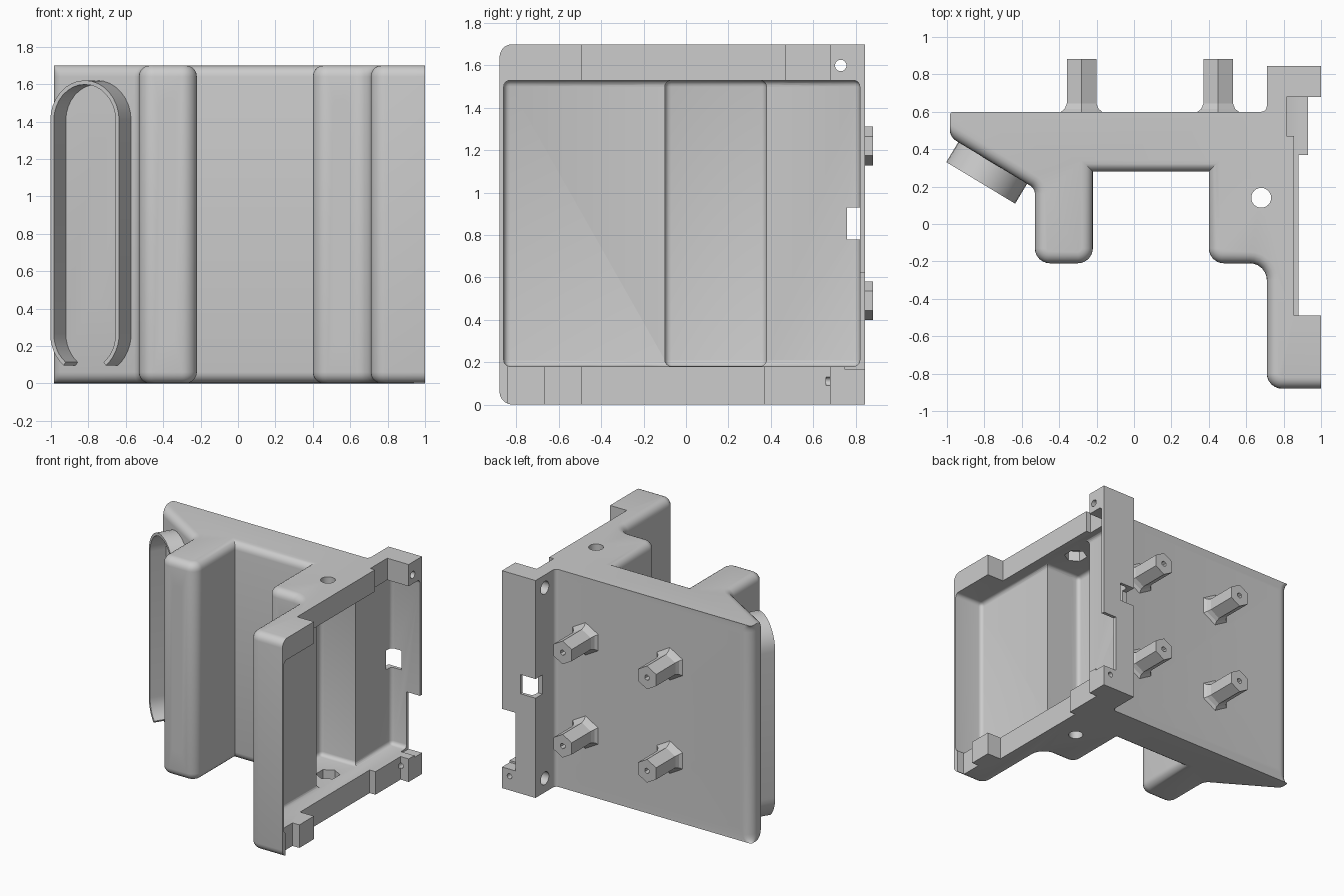
import bpy, bmesh, math
from mathutils import Vector, Matrix

cube = bpy.data.objects.get("Cube")
if cube:
    bpy.data.objects.remove(cube, do_unlink=True)

grey = bpy.data.materials.new("plain grey")
grey.use_nodes = True
grey.diffuse_color = (0.604, 0.604, 0.604, 1)
grey.node_tree.nodes["Principled BSDF"].inputs["Base Color"].default_value = (0.604, 0.604, 0.604, 1)

H = 1.7
cutters = bpy.data.collections.new("cutters")
bpy.context.scene.collection.children.link(cutters)


def finish(name, bm, collection=None):
    bmesh.ops.recalc_face_normals(bm, faces=bm.faces)
    me = bpy.data.meshes.new(name)
    bm.to_mesh(me)
    bm.free()
    me.materials.append(grey)
    ob = bpy.data.objects.new(name, me)
    (collection or bpy.context.scene.collection).objects.link(ob)
    ob.hide_render = collection is not None
    return ob


def activate(ob):
    bpy.ops.object.select_all(action='DESELECT')
    ob.select_set(True)
    bpy.context.view_layer.objects.active = ob


def smooth(ob):
    activate(ob)
    bpy.ops.object.shade_smooth_by_angle(angle=math.radians(32))


def cut_box(x, y, z, bevel=0):
    bm = bmesh.new()
    bmesh.ops.create_cube(bm, size=1)
    for v in bm.verts:
        v.co = Vector([r[0] if c < 0 else r[1] for c, r in zip(v.co, (x, y, z))])
    if bevel:
        bmesh.ops.bevel(bm, geom=bm.edges[:], offset=bevel, segments=4,
                        affect='EDGES', profile=0.5)
    finish("box_cutter", bm, cutters)


def cut_rod(a, b, r, sides=24):
    a, b = Vector(a), Vector(b)
    d = b - a
    bm = bmesh.new()
    bmesh.ops.create_cone(bm, cap_ends=True, segments=sides, radius1=r, radius2=r, depth=d.length)
    turn = d.to_track_quat('Z', 'Y').to_matrix().to_4x4()
    bm.transform(Matrix.Translation((a + b) / 2) @ turn)
    finish("rod_cutter", bm, cutters)


def loft(name, rings):
    # Skin a row of equal point rings and close both ends
    bm = bmesh.new()
    rows = [[bm.verts.new(p) for p in ring] for ring in rings]
    for a, b in zip(rows, rows[1:]):
        for i in range(len(a)):
            j = (i + 1) % len(a)
            bm.faces.new((a[i], a[j], b[j], b[i]))
    bm.faces.new(rows[0])
    bm.faces.new(rows[-1])
    return finish(name, bm)


def rounded(corners, z, steps=6):
    pts = []
    for i, (x, y, r) in enumerate(corners):
        p = Vector((x, y, z))
        if not r:
            pts.append(p)
            continue
        (px, py, _), (nx, ny, _) = corners[i - 1], corners[(i + 1) % len(corners)]
        d1 = Vector((px - x, py - y, 0)).normalized()
        d2 = Vector((nx - x, ny - y, 0)).normalized()
        half = d1.angle(d2) / 2
        c = p + (d1 + d2).normalized() * r / math.sin(half)
        a = p + d1 * r / math.tan(half) - c
        b = p + d2 * r / math.tan(half) - c
        pts += [c + a.lerp(b, k / steps).normalized() * r for k in range(steps + 1)]
    return pts


def outline(d, z):
    # Plan of the body with its front sides drawn in by d
    return rounded([
        (-0.985, 0.6, 0.075 - 0.9 * d), (-0.985, 0.465 + 1.168 * d, 0.07 - d),
        (-0.53 + d, 0.19 + 0.564 * d, 0.05 + d),
        (-0.53 + d, -0.21 + d, 0.08 - d), (-0.22 - d, -0.21 + d, 0.08 - d),
        (-0.22 - d, 0.28 + d, 0), (0.4 + d, 0.28 + d, 0),
        (0.4 + d, -0.21 + d, 0.08 - d), (0.71 + d, -0.21 + d, 0.09 + d),
        (0.71 + d, -0.88 + d, 0.08 - d), (1, -0.88 + d, 0), (1, 0.845, 0),
        (0.71, 0.845, 0), (0.71, 0.6, 0.03)], z)


# Body: plan outline raised to full height with rounded front rims
rim = 0.06
steps = []
for k in range(6):
    a = math.pi / 2 * k / 5
    steps.append((rim * (1 - math.sin(a)), rim * (1 - math.cos(a))))
body = loft("body", [outline(d, z) for d, z in steps] +
            [outline(d, H - z) for d, z in reversed(steps)])

# Side tray and its deeper pocket
cut_box((0.75, 1.3), (-0.86, 0.82), (0.18, 1.53), 0.03)
cut_box((0.45, 0.95), (-0.1, 0.38), (0.181, 1.529), 0.03)

# Recesses in the tray rims, side notch and corner window
for x, y, z in (
        (0.855, (-0.49, 0.48), (1.45, 1.8)), (0.815, (0.47, 0.68), (1.46, 1.81)),
        (0.88, (-0.49, 0.37), (-0.1, 0.25)), (0.93, (0.36, 0.68), (-0.11, 0.24)),
        (0.94, (-0.84, -0.67), (-0.12, 0.23)), (0.885, (0.75, 1), (0.165, 0.62))):
    cut_box((x, 1.2), y, z)
cut_box((0.6, 0.84), (0.76, 1), (0.78, 0.93))

# Vertical hole with hexagonal nut seats
cut_rod((0.68, 0.14, -0.1), (0.68, 0.14, 1.8), 0.053)
cut_rod((0.68, 0.14, 0.1), (0.68, 0.14, 1.61), 0.085, 6)

# Screw holes at top and bottom corners
for z in (0.11, 1.6):
    for y in (-0.55, 0.73):
        cut_rod((0.6, y, z), (1.1, y, z), 0.027)
        cut_rod((0.61, y, z), (0.78, y, z), 0.05)
    cut_rod((0.935, 0.66, z), (0.935, 1, z), 0.02, 18)
    cut_rod((-0.87, 0.52, z), (-0.87, 0.8, z), 0.02)

# Round holes in the front columns
for z in (0.25, 1.47):
    cut_rod((-0.38, -0.4, z), (-0.38, 0.1, z), 0.042)
    cut_rod((0.55, -0.4, z), (0.55, 0, z), 0.042)

# Slanted holes with wide seats opening on the back
along = Vector((0.856, -0.517, 0))
outward = Vector((-0.517, -0.856, 0))
mount = Vector((-0.755, 0.327, 0))
levels = (0.49, 1.22)
for z in levels:
    p = mount + Vector((0, 0, z))
    cut_rod(p + outward * 0.1, p - outward * 0.5, 0.025)
    cut_rod(p - outward * 0.12, p - outward * 0.51, 0.06)

# Cut everything in one pass, then drop the cutters
cut = body.modifiers.new("cut", 'BOOLEAN')
cut.operation, cut.solver = 'DIFFERENCE', 'EXACT'
cut.operand_type, cut.collection = 'COLLECTION', cutters
activate(body)
bpy.ops.object.modifier_apply(modifier=cut.name)
for ob in list(cutters.objects):
    bpy.data.objects.remove(ob, do_unlink=True)
bpy.data.collections.remove(cutters)
smooth(body)

# Hexagonal standoffs with flared feet and a blind screw hole
profile = ((0.135, 0.595), (0.105, 0.615), (0.091, 0.645),
           (0.091, 0.882), (0.022, 0.882), (0.022, 0.74))
for side, x in (("right", -0.28), ("left", 0.45)):
    for level, z in zip(("lower", "upper"), levels):
        loft(f"standoff_{level}_{side}", [
            [Vector((x + r * math.sin(k * math.pi / 3), y, z + r * math.cos(k * math.pi / 3)))
             for k in range(6)] for r, y in profile])

# Open cable loop: thin strip bent to a long arch on the slanted face
R, T = 0.215, 0.022
rings = []
for centre, start, end, n in ((0.265, -128, -180, 6), (1.405, 180, 0, 16), (0.265, 0, -52, 6)):
    for k in range(n + 1):
        a = math.radians(start + (end - start) * k / n)
        rings.append([mount + along * r * math.cos(a) + outward * d +
                      Vector((0, 0, centre + r * math.sin(a)))
                      for r, d in ((R, -0.01), (R, 0.125), (R - T, 0.125), (R - T, -0.01))])
smooth(loft("cable_loop", rings))
